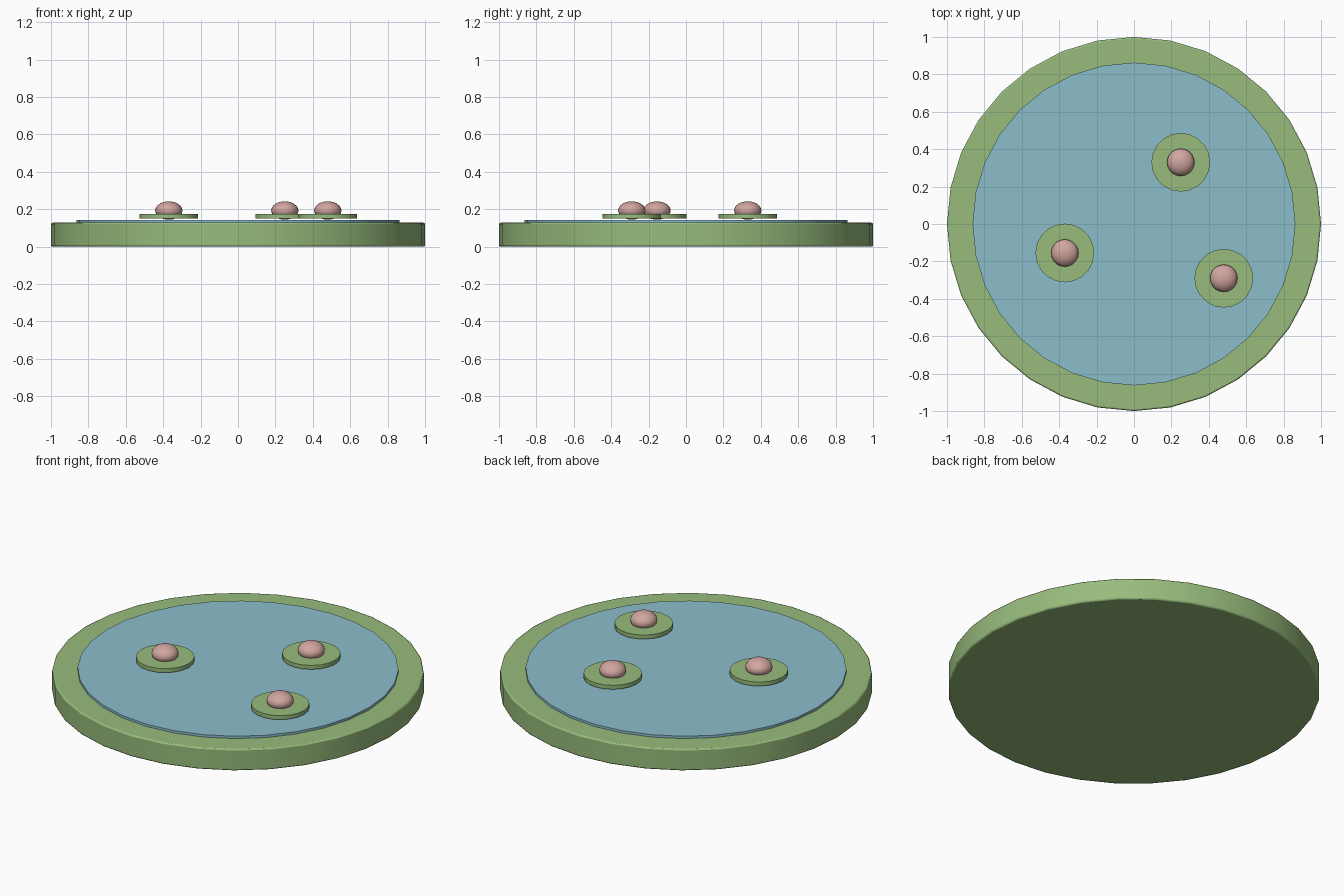
import bpy
import math

cube = bpy.data.objects.get("Cube")
if cube:
    bpy.data.objects.remove(cube, do_unlink=True)


def material(name, rgb):
    mat = bpy.data.materials.new(name)
    mat.use_nodes = True
    colour = (*rgb, 1)
    mat.diffuse_color = colour
    mat.node_tree.nodes["Principled BSDF"].inputs["Base Color"].default_value = colour
    return mat


GREEN = material("grass green", (0.31, 0.50, 0.20))
BLUE = material("water blue", (0.26, 0.51, 0.60))
PINK = material("blossom pink", (0.64, 0.38, 0.35))


def finish(obj, name, mat):
    obj.name = name
    obj.data.materials.append(mat)
    bpy.ops.object.shade_smooth_by_angle(angle=math.radians(40))
    return obj


def disc(name, mat, radius, bottom, top, sides, x=0, y=0):
    bpy.ops.mesh.primitive_cylinder_add(
        vertices=sides, radius=radius, depth=top - bottom,
        location=(x, y, (top + bottom) / 2))
    return finish(bpy.context.object, name, mat)


# Round bank with a softened rim
bank = disc("pond_bank", GREEN, 1, 0, 0.128, 32)
bevel = bank.modifiers.new("rim_bevel", "BEVEL")
bevel.width = 0.008
bevel.segments = 2
bevel.limit_method = "ANGLE"

# Water sheet
disc("water", BLUE, 0.863, 0.1, 0.142, 32)

# Floating pads, each with a flattened blossom
for label, x, y in (("back", 0.25, 0.33), ("right", -0.37, -0.155), ("left", 0.48, -0.29)):
    disc(label + "_lily_pad", GREEN, 0.157, 0.15, 0.174, 20, x, y)
    bpy.ops.mesh.primitive_uv_sphere_add(
        segments=20, ring_count=12, radius=0.073, location=(x, y, 0.193))
    blossom = bpy.context.object
    blossom.scale.z = 0.67
    finish(blossom, label + "_blossom", PINK)
